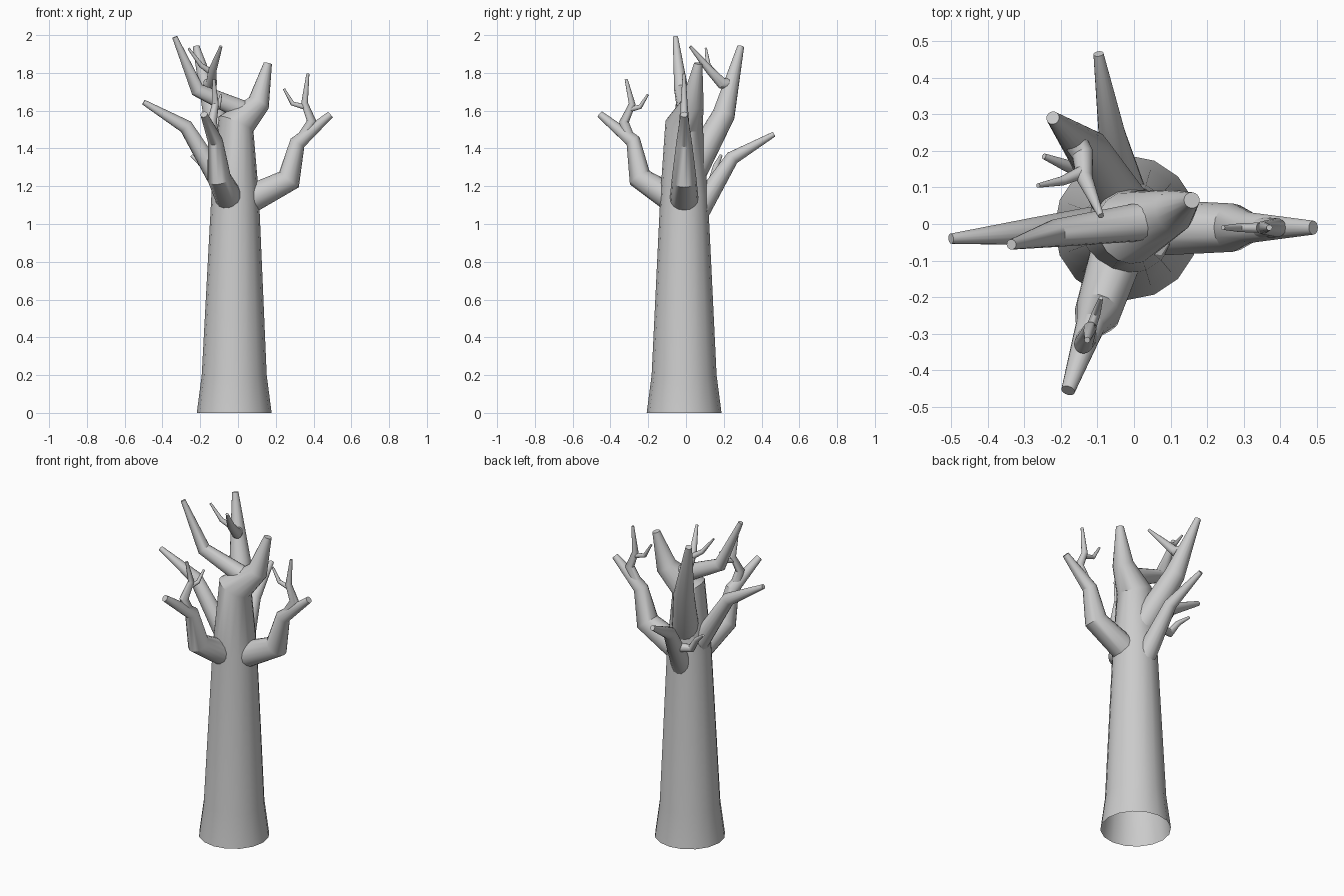
import bpy, bmesh, math
from mathutils import Vector

SIDES = 16


def limb(name, pts):
    """Tapered tube through (x, y, z, radius) points: open at the root, capped at the tip."""
    bm = bmesh.new()
    ps = [Vector(p[:3]) for p in pts]
    prev, ref = None, None
    for i, p in enumerate(ps):
        d_in = (p - ps[i - 1]).normalized() if i else (ps[1] - p).normalized()
        d_out = (ps[i + 1] - p).normalized() if i < len(ps) - 1 else d_in
        t = (d_in + d_out).normalized()
        if ref is None:
            ref = Vector((1, 0, 0)) if abs(t.x) < 0.8 else Vector((0, 1, 0))
        ref = (ref - t * ref.dot(t)).normalized()
        side = t.cross(ref)
        ring = []
        for k in range(SIDES):
            a = 2 * math.pi * k / SIDES
            ring.append(bm.verts.new(p + pts[i][3] * (ref * math.cos(a) + side * math.sin(a))))
        if prev:
            for k in range(SIDES):
                n = (k + 1) % SIDES
                bm.faces.new((prev[k], prev[n], ring[n], ring[k]))
        prev = ring
    bm.faces.new(prev)
    me = bpy.data.meshes.new(name)
    bm.to_mesh(me)
    bm.free()
    ob = bpy.data.objects.new(name, me)
    bpy.context.collection.objects.link(ob)
    bpy.ops.object.select_all(action='DESELECT')
    ob.select_set(True)
    bpy.context.view_layer.objects.active = ob
    bpy.ops.object.shade_smooth_by_angle(angle=math.radians(35))


# Trunk, bending into the right-hand crown
limb("trunk", [(-.02, -.01, 0, .198), (-.02, -.01, .2, .172), (-.015, -.01, 1.15, .126),
               (-.01, -.01, 1.53, .1), (.11, .035, 1.64, .06), (.158, .065, 1.85, .022)])
# Left-hand crown
limb("crown_branch", [(.05, .01, 1.59, .055), (-.215, -.025, 1.71, .038), (-.335, -.056, 1.99, .014)])

# Right branch with its twigs
limb("right_branch", [(.03, -.01, 1.115, .078), (.27, -.01, 1.235, .066),
                      (.315, -.01, 1.43, .042), (.49, -.01, 1.58, .019)])
limb("right_twig", [(.33, -.01, 1.44, .03), (.39, -.01, 1.545, .026),
                    (.352, -.01, 1.64, .018), (.37, -.01, 1.796, .008)])
limb("right_twiglet", [(.37, -.01, 1.615, .015), (.288, -.01, 1.638, .012), (.243, -.01, 1.716, .006)])

# Front branch with its twigs
limb("front_branch", [(-.04, -.06, 1.125, .075), (-.1, -.245, 1.245, .063),
                      (-.12, -.28, 1.44, .04), (-.18, -.455, 1.58, .019)])
limb("front_twig", [(-.122, -.295, 1.44, .03), (-.138, -.328, 1.54, .026),
                    (-.12, -.285, 1.635, .018), (-.128, -.317, 1.767, .008)])
limb("front_twiglet", [(-.125, -.305, 1.605, .015), (-.103, -.243, 1.62, .012), (-.09, -.202, 1.685, .006)])

# Left branch
limb("left_branch", [(-.06, .0, 1.16, .058), (-.275, -.02, 1.515, .038), (-.5, -.04, 1.645, .014)])

# Low back branch with its twig
limb("back_branch", [(-.02, .06, 1.06, .062), (-.06, .245, 1.35, .037), (-.097, .465, 1.475, .014)])
limb("back_twig", [(-.045, .17, 1.23, .028), (-.14, .145, 1.24, .023),
                   (-.185, .16, 1.31, .016), (-.246, .185, 1.362, .008)])

# Tall back branch with its twigs
limb("tall_back_branch", [(-.02, .03, 1.27, .078), (-.125, .2, 1.58, .06), (-.222, .29, 1.94, .018)])
limb("tall_back_twig", [(-.17, .24, 1.74, .034), (-.14, .19, 1.745, .03),
                        (-.135, .125, 1.815, .022), (-.09, .022, 1.94, .008)])
limb("tall_back_twiglet", [(-.135, .145, 1.8, .018), (-.195, .118, 1.84, .013), (-.262, .105, 1.93, .006)])
